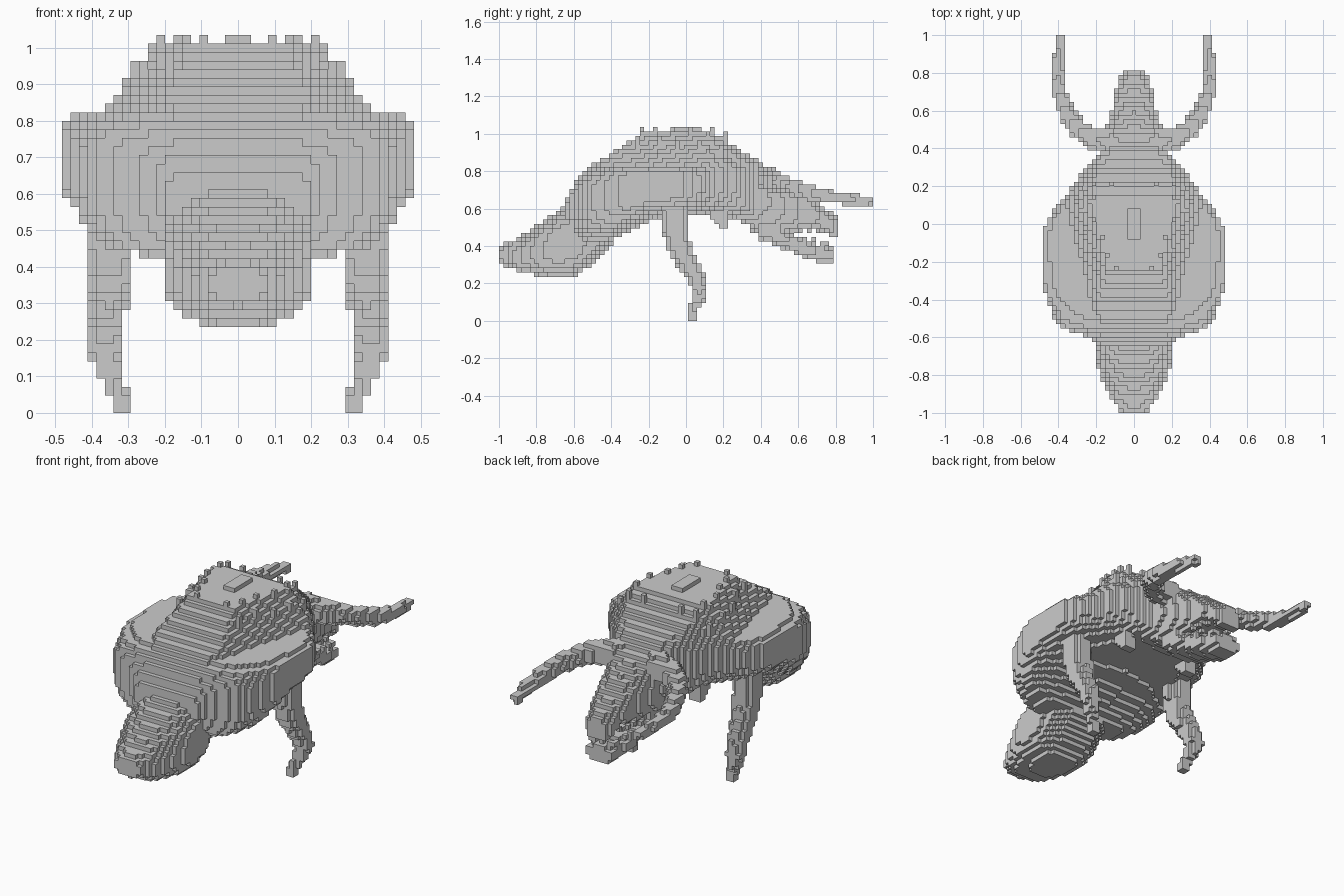
import bpy, bmesh
from mathutils import Vector

if "Cube" in bpy.data.objects:
    bpy.data.objects.remove(bpy.data.objects["Cube"])

V = 2 / 85                      # cube size of the blocky style
parts = {}                      # part name -> set of filled cells


def centre(c):
    return Vector((c[0] * V, c[1] * V, (c[2] + 0.5) * V))


def fill(name, test):
    """Fill every cell whose centre passes the test."""
    parts[name] = {(i, j, k) for i in range(-20, 21) for j in range(-42, 43)
                   for k in range(43) if test(*centre((i, j, k)))}


def loft(stations, n_top, n_low, mid=.5, cap=0):
    """Superellipse sections along y: (y, half width, bottom, top)."""
    def test(x, y, z):
        for a, b in zip(stations, stations[1:]):
            if a[0] <= y <= b[0]:
                t = (y - a[0]) / (b[0] - a[0])
                w, lo, hi = (a[q] + (b[q] - a[q]) * t for q in (1, 2, 3))
                m = lo + (hi - lo) * mid
                n, r = (n_top, hi - m) if z > m else (n_low, m - lo)
                slope = w - max(0, z - .82) * cap
                return (abs(x) <= slope
                        and abs(x / w) ** n + abs((z - m) / r) ** n <= 1)
        return False
    return test


def tube(path):
    """Mirrored tapering limb: (x, y, z, radius)."""
    def test(x, y, z):
        p = Vector((abs(x), y, z))
        for a, b in zip(path, path[1:]):
            A, B = Vector(a[:3]), Vector(b[:3])
            d = B - A
            t = max(0, min(1, (p - A).dot(d) / d.dot(d)))
            if (p - A - d * t).length <= a[3] + (b[3] - a[3]) * t:
                return True
        return False
    return test


# tail
fill("tail", loft([(-1.0, .07, .31, .40), (-.9, .135, .265, .44), (-.8, .18, .245, .51),
                   (-.7, .205, .235, .58), (-.6, .205, .235, .65), (-.5, .18, .30, .62),
                   (-.38, .15, .42, .6)], 2.4, 2.8))

# wide shoulder mass with flat top
fill("shoulders", loft([(-.655, .17, .46, .63), (-.6, .23, .43, .73), (-.55, .38, .41, .79),
                        (-.5, .425, .41, .815), (-.4, .46, .42, .83), (-.33, .485, .47, .835),
                        (-.2, .487, .535, .835), (-.05, .485, .56, .835),
                        (.03, .46, .565, .835), (.1, .40, .565, .835),
                        (.2, .32, .565, .83)], 5, 3, .6))

# teardrop shell on the back, running into the neck
fill("shell", loft([(-.53, .20, .5, .82), (-.47, .23, .5, .855), (-.4, .245, .5, .89),
                    (-.3, .265, .52, .965), (-.2, .29, .54, 1.02), (0, .345, .56, 1.02),
                    (.12, .375, .565, 1.02), (.2, .335, .565, .98), (.3, .25, .53, .90),
                    (.38, .185, .47, .86), (.44, .15, .46, .80)], 7, 3, .5, .75))

# head and jaws
fill("head", loft([(.34, .18, .48, .87), (.45, .165, .46, .81), (.5, .15, .46, .78),
                   (.6, .12, .48, .71), (.7, .10, .50, .63), (.76, .085, .46, .59),
                   (.81, .065, .43, .555)], 2.6, 2.6))
fill("lower_jaw", loft([(.38, .13, .44, .56), (.5, .125, .395, .51), (.6, .11, .355, .44),
                        (.7, .095, .315, .41), (.785, .075, .305, .39)], 2.8, 2.8))

# teeth along both jaws
parts["teeth"] = set()
for j in range(26, 34, 2):
    for s in (-1, 1):
        i = s * (4 if j < 30 else 3)
        parts["teeth"].update({(i, j, 20), (i, j + 1, 17 if j > 28 else 18)} if j < 32
                              else {(i, j, 17)})
parts["teeth"].update({(i, 32, 17) for i in (-2, 0, 2)})

# curved horns
fill("horns", tube([(.12, .44, .755, .065), (.22, .45, .75, .06), (.29, .50, .735, .05),
                    (.35, .58, .71, .045), (.39, .68, .68, .04), (.408, .78, .66, .034),
                    (.402, .88, .65, .029), (.385, .99, .64, .022)]))

# legs
fill("legs", tube([(.35, -.06, .62, .075), (.35, -.06, .50, .07), (.352, -.03, .37, .062),
                   (.36, .04, .26, .05), (.365, .075, .17, .042), (.35, .06, .10, .03),
                   (.32, .03, .035, .023), (.318, .03, .012, .023)]))

# small belly stubs
fill("belly_stubs", lambda x, y, z: .17 < abs(x) < .24 and .14 < y < .215
     and .5 + max(0, .18 - y) < z < .62)

# back ridge and small spikes along the shell edges
parts["back_ridge"] = {(i, j, 43) for i in (-1, 0, 1) for j in range(-3, 4)}
solid = set().union(*parts.values())
spikes = parts["spikes"] = set()
for i, j in ((9, 1), (9, 6), (9, 9), (7, -3), (6, -7), (4, -10), (9, -6), (8, -11),
             (12, 3), (12, 8), (11, -2), (5, 9)):
    for s in (-1, 1):
        top = max(k for k in range(43) if (s * i, j, k) in solid)
        spikes.update((s * i, j, k) for k in range(top + 1, min(top + 3, 44)))

# turn cells into meshes, keeping only outward faces
solid |= spikes
DIRS = [(a, s) for a in range(3) for s in (-1, 1)]
done = set()
for name, cells in parts.items():
    bm = bmesh.new()
    verts = {}
    for c in sorted(cells - done):
        for a, s in DIRS:
            nb = list(c)
            nb[a] += s
            if tuple(nb) in solid:
                continue
            u, w = (a + 1) % 3, (a + 2) % 3
            ring = []
            for du, dw in ((0, 0), (1, 0), (1, 1), (0, 1))[::s]:
                p = list(c)
                p[a] += (s + 1) // 2
                p[u] += du
                p[w] += dw
                p = tuple(p)
                if p not in verts:
                    verts[p] = bm.verts.new(((p[0] - .5) * V, (p[1] - .5) * V, p[2] * V))
                ring.append(verts[p])
            bm.faces.new(ring)
    done |= cells
    me = bpy.data.meshes.new(name)
    bm.to_mesh(me)
    bm.free()
    bpy.context.collection.objects.link(bpy.data.objects.new(name, me))
